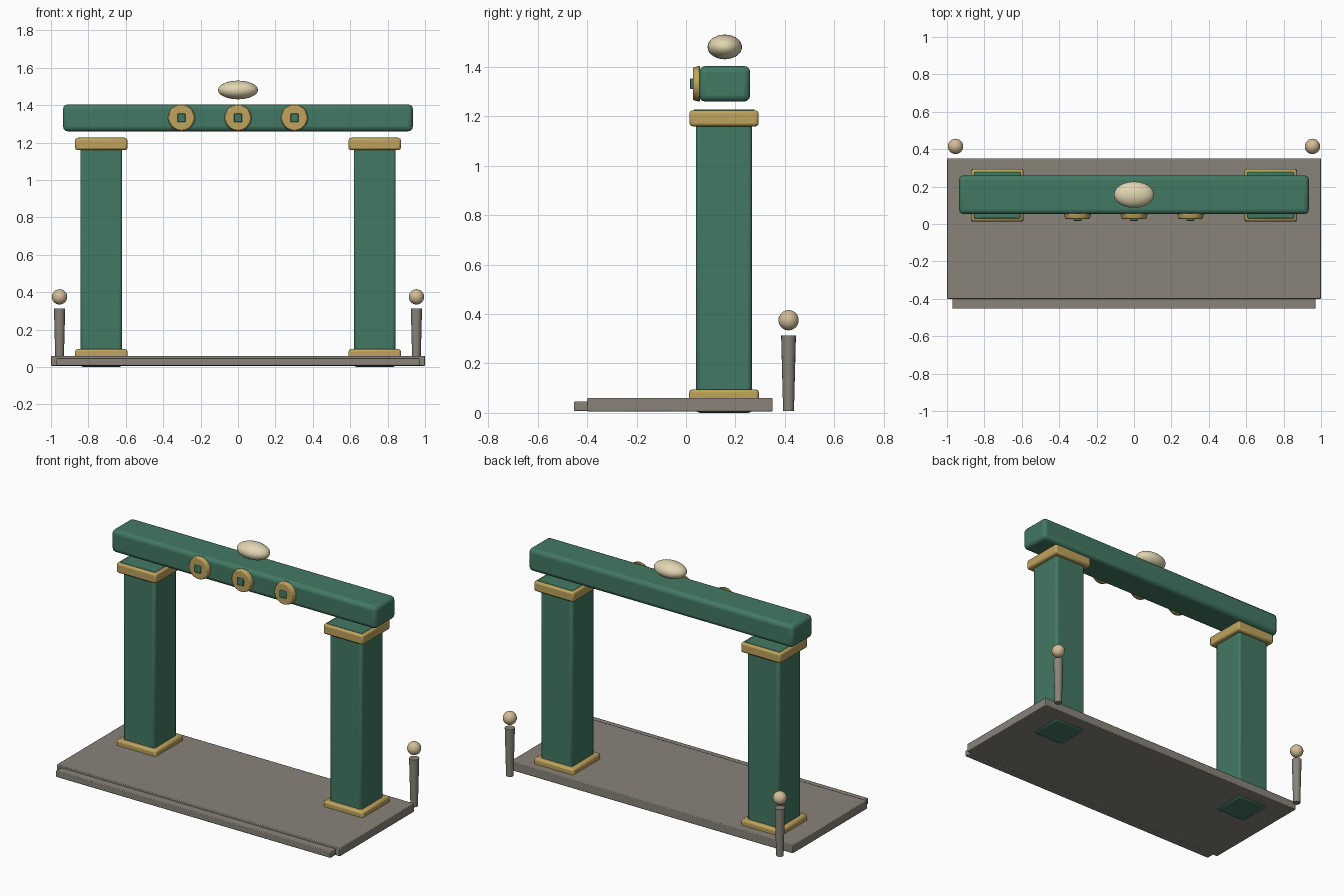
import bpy
from math import radians

if "Cube" in bpy.data.objects:
    bpy.data.objects.remove(bpy.data.objects["Cube"])


def mat(name, r, g, b):
    m = bpy.data.materials.new(name)
    m.diffuse_color = (r, g, b, 1)
    m.use_nodes = True
    m.node_tree.nodes["Principled BSDF"].inputs["Base Color"].default_value = m.diffuse_color
    return m


GREEN = mat("green_paint", 0.055, 0.19, 0.125)
GOLD = mat("gilt", 0.52, 0.37, 0.11)
STONE = mat("stone", 0.25, 0.23, 0.195)
CREAM = mat("cream", 0.76, 0.67, 0.44)
LAMP = mat("lamp", 0.65, 0.51, 0.31)


def finish(name, m):
    o = bpy.context.object
    o.name = name
    o.data.materials.append(m)
    bpy.ops.object.transform_apply(location=False, rotation=True, scale=True)
    bpy.ops.object.shade_smooth_by_angle(angle=radians(40))
    return o


def box(name, m, x, y, z, bevel=0.005, seg=2):
    """Bevelled box from (min, max) pairs."""
    bpy.ops.mesh.primitive_cube_add(
        size=1, location=[(a + b) / 2 for a, b in (x, y, z)])
    bpy.context.object.scale = [b - a for a, b in (x, y, z)]
    o = finish(name, m)
    mod = o.modifiers.new("bevel", "BEVEL")
    mod.width, mod.segments = bevel, seg
    return o


def ball(name, m, loc, scale):
    bpy.ops.mesh.primitive_uv_sphere_add(segments=24, ring_count=14, radius=1, location=loc)
    bpy.context.object.scale = scale
    return finish(name, m)


def cone(name, m, loc, r1, r2, depth, rot=(0, 0, 0), sides=32):
    bpy.ops.mesh.primitive_cone_add(vertices=sides, radius1=r1, radius2=r2,
                                    depth=depth, location=loc, rotation=rot)
    return finish(name, m)


# Platform and front step
box("platform", STONE, (-1, 1), (-0.40, 0.35), (0.006, 0.06), 0.004)
box("front_step", STONE, (-0.97, 0.97), (-0.453, -0.39), (0.008, 0.047), 0.004)

for s, side in ((-1, "left"), (1, "right")):
    cx, cy = s * 0.731, 0.154

    def block(name, m, hx, hy, z, bevel):
        box(f"{side}_{name}", m, (cx - hx, cx + hx), (cy - hy, cy + hy), z, bevel)

    # Column with gilt bands and a thin green top plate
    block("column", GREEN, 0.112, 0.113, (0.0, 1.2), 0.015)
    block("column_base", GOLD, 0.14, 0.141, (0.008, 0.095), 0.012)
    block("column_cap", GOLD, 0.14, 0.14, (1.16, 1.224), 0.012)
    block("cap_plate", GREEN, 0.124, 0.124, (1.17, 1.228), 0.004)

    # Rear lamp post, slightly wider at the top, with a floating globe
    cone(f"{side}_lamp_post", STONE, (s * 0.954, 0.415, 0.16), 0.022, 0.03, 0.305, sides=16)
    ball(f"{side}_lamp_globe", LAMP, (s * 0.954, 0.415, 0.375), (0.041,) * 3)

# Lintel beam
box("lintel", GREEN, (-0.935, 0.935), (0.053, 0.26), (1.26, 1.404), 0.025, 3)

# Round medallions with square studs on the beam front
for i, x in enumerate((-0.302, 0, 0.302)):
    d = cone(f"medallion_{i + 1}", GOLD, (x, 0.042, 1.332), 0.073, 0.066, 0.028,
             rot=(radians(90), 0, 0))
    b = d.modifiers.new("bevel", "BEVEL")
    b.width, b.segments = 0.004, 2
    box(f"medallion_stud_{i + 1}", GREEN, (x - 0.022, x + 0.022), (0.017, 0.04),
        (1.31, 1.354), 0.004)

# Oval finial above the beam
ball("oval_finial", CREAM, (0, 0.157, 1.481), (0.107, 0.07, 0.05))
